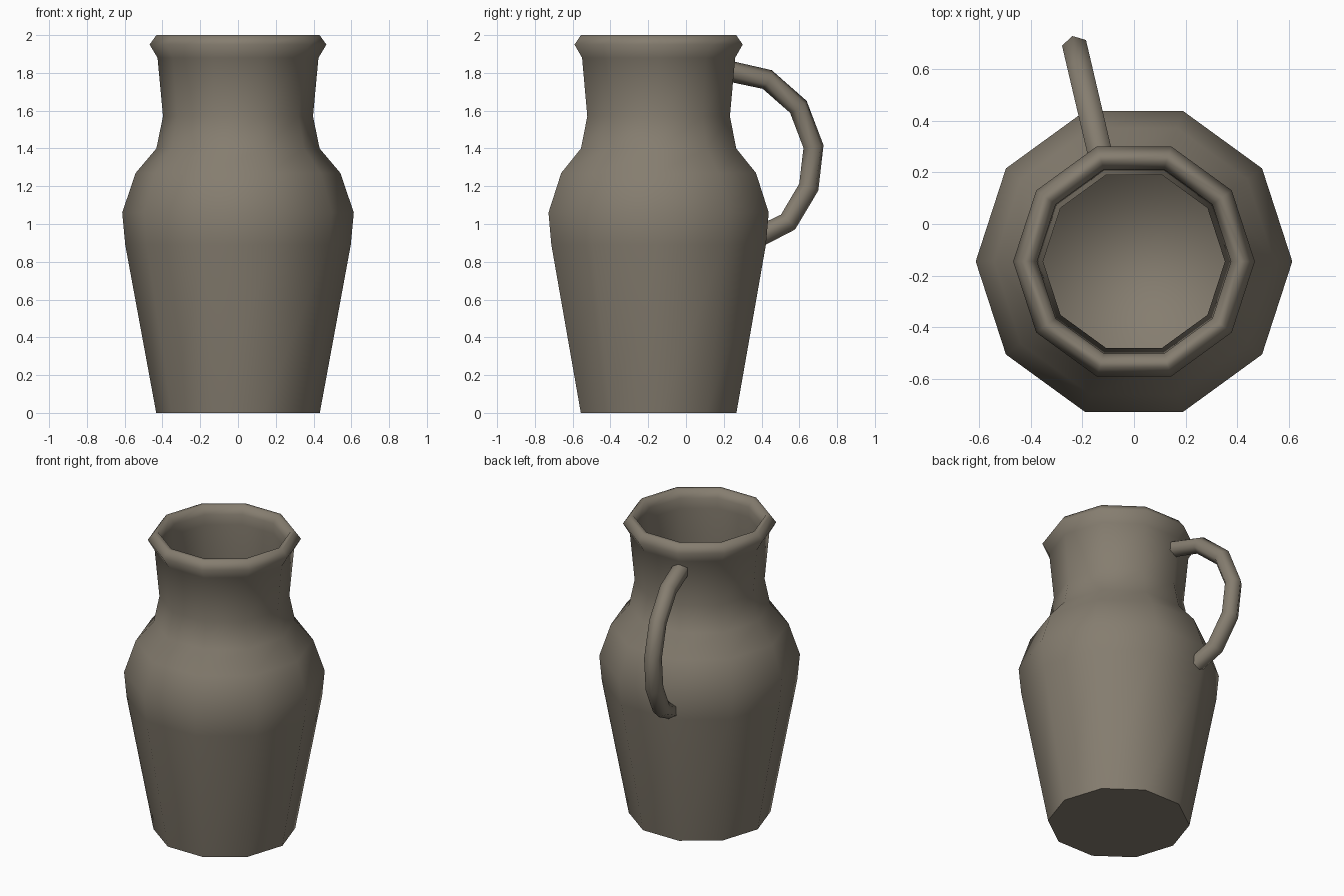
import bpy, bmesh, math
from mathutils import Vector

if "Cube" in bpy.data.objects:
    bpy.data.objects.remove(bpy.data.objects["Cube"])

clay = bpy.data.materials.new("grey_brown_clay")
clay.diffuse_color = (0.235, 0.205, 0.16, 1)
clay.use_nodes = True
clay.node_tree.nodes["Principled BSDF"].inputs["Base Color"].default_value = clay.diffuse_color

SIDES = 10
CY = -0.145  # jug axis is offset so that jug plus handle is centred


def finish(bm, name):
    bmesh.ops.recalc_face_normals(bm, faces=bm.faces)
    for f in bm.faces:
        f.smooth = True
    mesh = bpy.data.meshes.new(name)
    bm.to_mesh(mesh)
    bm.free()
    mesh.materials.append(clay)
    obj = bpy.data.objects.new(name, mesh)
    bpy.context.collection.objects.link(obj)
    return obj


def skin(bm, rings):
    """Bridge successive vertex rings and cap both ends."""
    n = len(rings[0])
    for a, b in zip(rings, rings[1:]):
        for i in range(n):
            j = (i + 1) % n
            bm.faces.new((a[i], a[j], b[j], b[i]))
    return bm.faces.new(rings[0][::-1]), bm.faces.new(rings[-1])


# Jug body: outer wall, rolled rim, inner wall and floor (radius, height)
profile = [(0.433, 0), (0.597, 0.89), (0.613, 1.06), (0.542, 1.27),
           (0.432, 1.40), (0.397, 1.57), (0.426, 1.88), (0.468, 1.95),
           (0.432, 2.0), (0.405, 2.0), (0.375, 1.95), (0.378, 1.88),
           (0.352, 1.57), (0.385, 1.40), (0.495, 1.25), (0.565, 1.05),
           (0.55, 0.89), (0.40, 0.06)]
bm = bmesh.new()
rings = []
for r, z in profile:
    rings.append([bm.verts.new((r * math.cos(2 * math.pi * i / SIDES),
                                CY + r * math.sin(2 * math.pi * i / SIDES), z))
                  for i in range(SIDES)])
base, floor = skin(bm, rings)
for e in base.edges:
    e.smooth = False
finish(bm, "jug_body")

# Handle: six-sided tube swept along an arc in a slanted vertical plane (y, z)
path = [(0.225, 1.81), (0.43, 1.765), (0.595, 1.62), (0.675, 1.41),
        (0.65, 1.195), (0.54, 1.01), (0.39, 0.935)]
pts = [Vector((-0.138 - (y - 0.3) * 0.235, y, z)) for y, z in path]
side = Vector((1, 0.235, 0)).normalized()
bm = bmesh.new()
rings = []
for k, p in enumerate(pts):
    tangent = (pts[min(k + 1, len(pts) - 1)] - pts[max(k - 1, 0)]).normalized()
    up = tangent.cross(side).normalized()
    ring = []
    for i in range(6):
        a = math.pi / 3 * i + math.pi / 6
        ring.append(bm.verts.new(p + 0.055 * (math.cos(a) * side + math.sin(a) * up)))
    rings.append(ring)
for cap in skin(bm, rings):
    for e in cap.edges:
        e.smooth = False
finish(bm, "handle")
